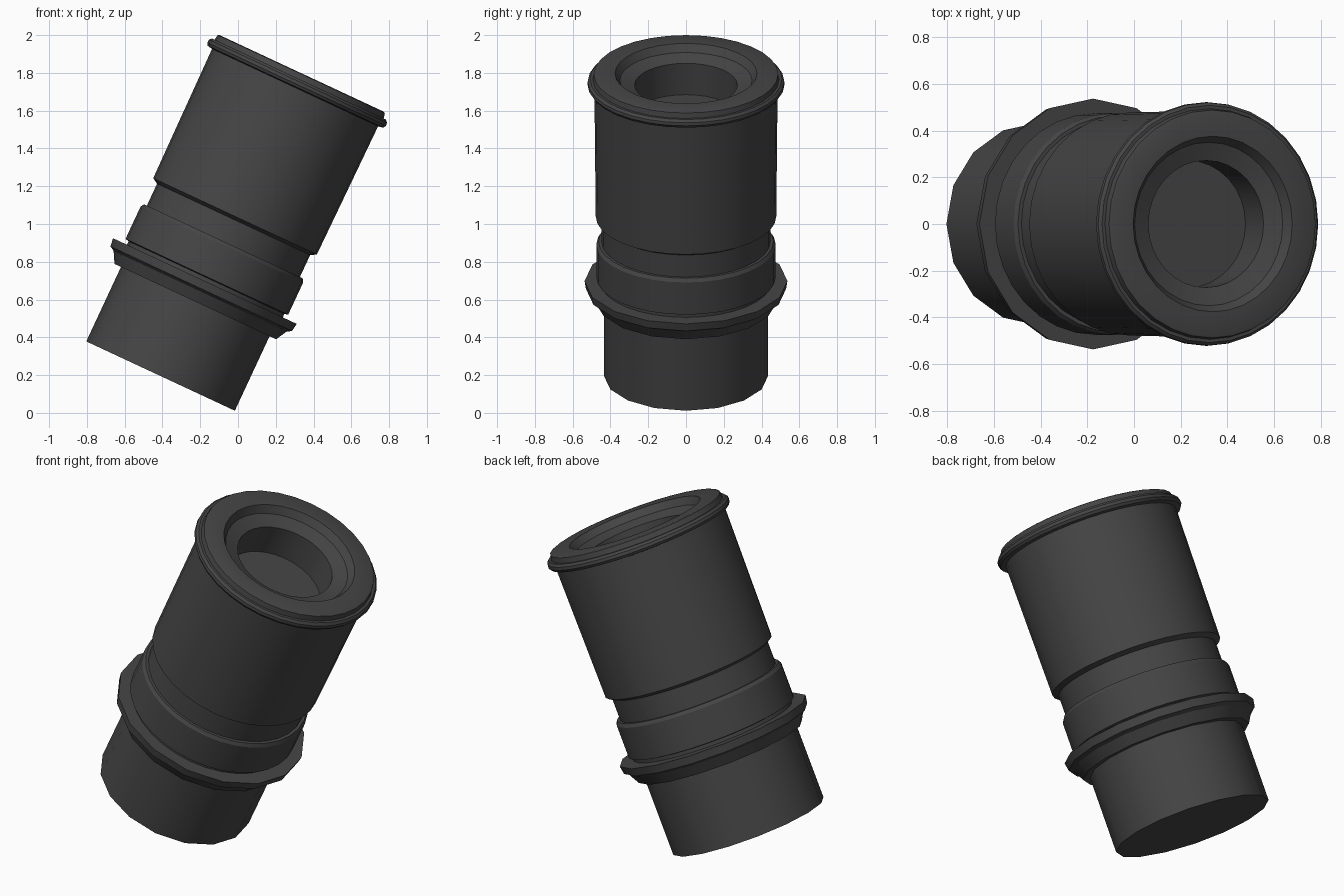
import bpy, bmesh, math
from mathutils import Matrix

if "Cube" in bpy.data.objects:
    bpy.data.objects.remove(bpy.data.objects["Cube"])

# The whole tube leans 25 degrees towards +x
PLACE = Matrix.Translation((-0.41, 0, 0.195)) @ Matrix.Rotation(math.radians(25), 4, 'Y')

black = bpy.data.materials.new("dark grey")
black.diffuse_color = (0.06, 0.06, 0.06, 1)
black.use_nodes = True
black.node_tree.nodes["Principled BSDF"].inputs["Base Color"].default_value = black.diffuse_color


def lathe(name, profile, sides):
    """Spin (radius, height) points round the tube axis; radius 0 closes an end."""
    bm = bmesh.new()
    rings = []
    for r, h in profile:
        n = sides if r > 0 else 1
        rings.append([bm.verts.new((r * math.cos(2 * math.pi * i / sides),
                                    r * math.sin(2 * math.pi * i / sides), h))
                      for i in range(n)])
    for a, b in zip(rings, rings[1:]):
        for i in range(sides):
            j = (i + 1) % sides
            if len(a) == 1:
                bm.faces.new((a[0], b[j], b[i]))
            elif len(b) == 1:
                bm.faces.new((a[i], a[j], b[0]))
            else:
                bm.faces.new((a[i], a[j], b[j], b[i]))
    bmesh.ops.recalc_face_normals(bm, faces=bm.faces)
    mesh = bpy.data.meshes.new(name)
    bm.to_mesh(mesh)
    bm.free()
    mesh.materials.append(black)
    ob = bpy.data.objects.new(name, mesh)
    bpy.context.collection.objects.link(ob)
    ob.matrix_world = PLACE
    bpy.ops.object.select_all(action='DESELECT')
    ob.select_set(True)
    bpy.context.view_layer.objects.active = ob
    bpy.ops.object.shade_smooth_by_angle(angle=math.radians(30))


# Plain lower tube with a closed bottom
lathe("base_tube", [(0, 0), (0.434, 0), (0.434, 0.5), (0, 0.5)], 16)

# Wide flange with a tapered step below it
lathe("flange", [(0, 0.435), (0.472, 0.435), (0.505, 0.495), (0.53, 0.51),
                 (0.537, 0.555), (0, 0.555)], 16)

# Collar, groove, main barrel, lip and the stepped opening
lathe("barrel", [(0, 0.54), (0.455, 0.54), (0.455, 0.575), (0.475, 0.58),
                 (0.475, 0.768), (0.463, 0.787), (0.447, 0.787),
                 (0.447, 0.915), (0.478, 0.933), (0.485, 1.685),
                 (0.513, 1.69), (0.522, 1.705), (0.520, 1.722), (0.508, 1.735),
                 (0.494, 1.735), (0.488, 1.764), (0.478, 1.768),
                 (0.376, 1.768), (0.35, 1.727), (0.272, 1.70),
                 (0.272, 1.517), (0, 1.517)], 32)
